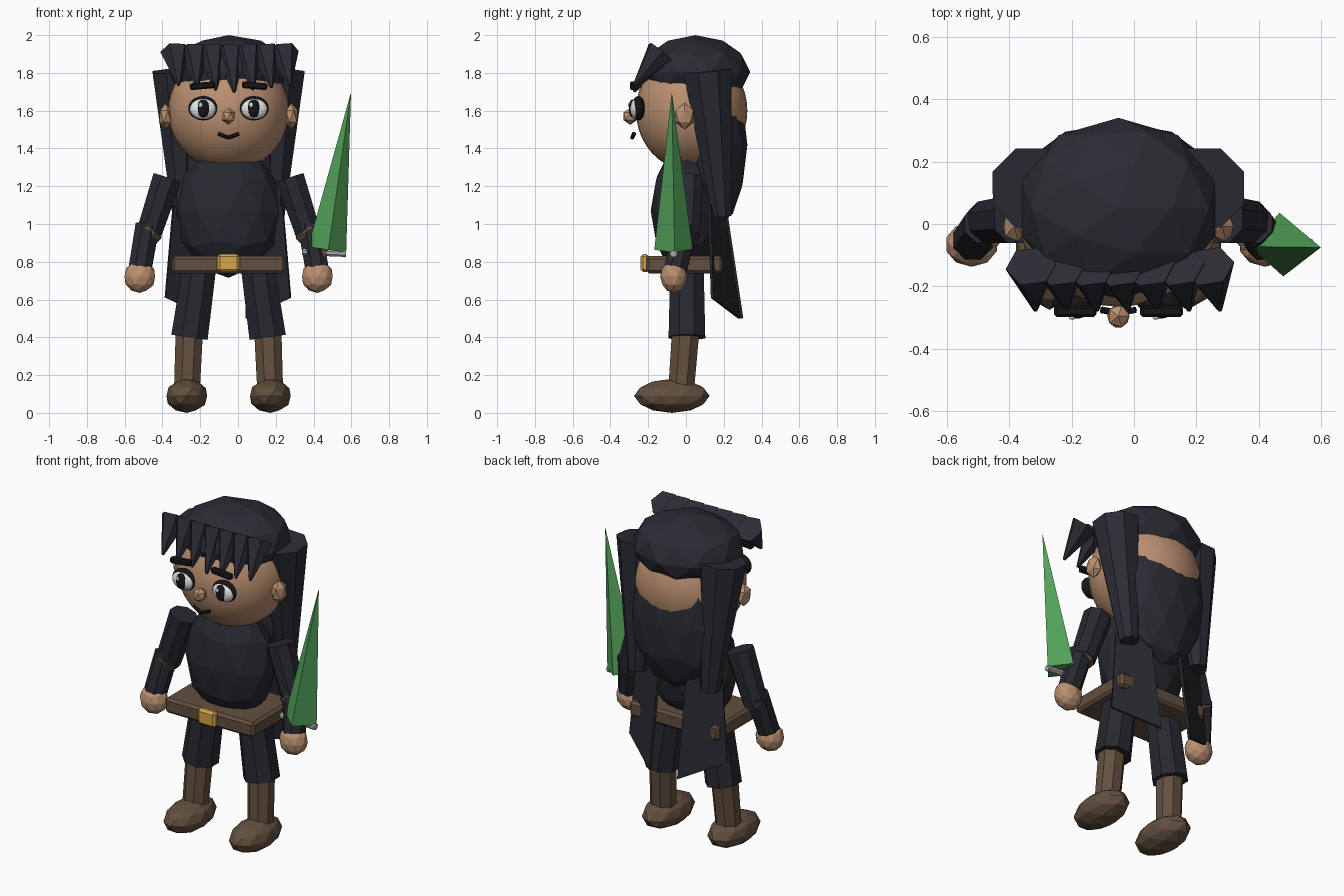
import bpy, bmesh, math
from mathutils import Vector, Matrix

if "Cube" in bpy.data.objects:
    bpy.data.objects.remove(bpy.data.objects["Cube"])

CX = -0.05  # symmetry plane of the figure


def material(name, rgb):
    m = bpy.data.materials.new(name)
    m.diffuse_color = (*rgb, 1)
    m.use_nodes = True
    m.node_tree.nodes["Principled BSDF"].inputs["Base Color"].default_value = m.diffuse_color
    return m


HAIR = material("dark hair", (0.024, 0.025, 0.034))
CLOTH = material("dark cloth", (0.021, 0.022, 0.029))
SKIN = material("skin", (0.50, 0.28, 0.165))
LEATHER = material("brown leather", (0.125, 0.080, 0.050))
GOLD = material("gold", (0.66, 0.38, 0.07))
GREEN = material("green blade", (0.085, 0.36, 0.10))
STEEL = material("steel", (0.42, 0.42, 0.43))
WHITE = material("eye white", (0.78, 0.80, 0.80))
BLACK = material("black", (0.008, 0.008, 0.010))


def finish(name, bm, mat, smooth=False):
    bmesh.ops.recalc_face_normals(bm, faces=bm.faces)
    me = bpy.data.meshes.new(name)
    bm.to_mesh(me)
    bm.free()
    me.materials.append(mat)
    for p in me.polygons:
        p.use_smooth = smooth
    ob = bpy.data.objects.new(name, me)
    bpy.context.collection.objects.link(ob)
    return ob


def blob(name, c, r, mat, sub=2):
    """Faceted ellipsoid."""
    bm = bmesh.new()
    bmesh.ops.create_icosphere(bm, subdivisions=sub, radius=1,
                               matrix=Matrix.Translation(c) @ Matrix.Diagonal((*r, 1)))
    return finish(name, bm, mat)


def ball(name, c, r, mat):
    """Smooth ellipsoid."""
    bm = bmesh.new()
    bmesh.ops.create_uvsphere(bm, u_segments=32, v_segments=20, radius=1,
                              matrix=Matrix.Translation(c) @ Matrix.Diagonal((*r, 1)))
    return finish(name, bm, mat, True)


def tube(name, a, b, ra, rb, mat, sides=8, spin=math.pi / 8):
    """Tapered prism from a to b."""
    a, b = Vector(a), Vector(b)
    d = b - a
    bm = bmesh.new()
    # tilt from the nearest vertical so the facets keep their heading
    up = Vector((0, 0, 1 if d.z >= 0 else -1))
    flip = Matrix.Identity(4) if d.z >= 0 else Matrix.Rotation(math.pi, 4, 'X')
    rot = up.rotation_difference(d).to_matrix().to_4x4() @ flip
    bmesh.ops.create_cone(bm, cap_ends=True, segments=sides, radius1=ra, radius2=rb, depth=d.length,
                          matrix=Matrix.Translation((a + b) / 2) @ rot @ Matrix.Rotation(spin, 4, 'Z'))
    return finish(name, bm, mat)


def box(name, c, size, mat, bevel=0.0, roll=0.0):
    bm = bmesh.new()
    bmesh.ops.create_cube(bm, size=1, matrix=Matrix.Diagonal((*size, 1)))
    if bevel:
        bmesh.ops.bevel(bm, geom=bm.edges[:], offset=bevel, segments=1, affect='EDGES')
    bm.transform(Matrix.Translation(c) @ Matrix.Rotation(roll, 4, 'Y'))
    return finish(name, bm, mat)


def slab(name, corners, thick, mat):
    """Thin quad panel extruded along its normal."""
    bm = bmesh.new()
    f = bm.faces.new([bm.verts.new(c) for c in corners])
    f.normal_update()
    n = f.normal.copy()
    ext = bmesh.ops.extrude_face_region(bm, geom=[f])
    bmesh.ops.translate(bm, vec=n * thick,
                        verts=[v for v in ext["geom"] if isinstance(v, bmesh.types.BMVert)])
    return finish(name, bm, mat)


# Head, nose and hair masses
ball("head", (CX, 0.03, 1.6), (0.32, 0.295, 0.32), SKIN)
blob("nose", (CX, -0.295, 1.57), (0.04, 0.042, 0.045), SKIN, 1)
blob("hair_cap", (CX, 0.05, 1.805), (0.325, 0.29, 0.195), HAIR)
blob("back_hair", (CX, 0.17, 1.42), (0.29, 0.155, 0.43), HAIR)

# Fringe of spikes across the forehead
for i in range(7):
    t = (i - 3) / 3
    x = -0.045 + 0.285 * t
    top = (x, -0.135, 1.91)
    tip = (x + 0.025 + 0.01 * t, -0.275, 1.70 + 0.035 * abs(t))
    tube("fringe_spike", top, tip, 0.082, 0.008, HAIR, 6)

# Torso, belt and buckle
blob("torso", (CX, 0.0, 1.07), (0.28, 0.187, 0.355), CLOTH)
box("belt", (CX, -0.008, 0.785), (0.60, 0.405, 0.092), LEATHER, 0.015)
box("buckle", (CX, -0.218, 0.793), (0.12, 0.045, 0.096), GOLD, 0.014)

# Mouth: two strokes meeting at a shallow point
for s in (-1, 1):
    tube("mouth", (CX + s * 0.055, -0.275, 1.478), (CX, -0.285, 1.457), 0.011, 0.011, BLACK, 6)

# Mirrored parts
for s in (-1, 1):
    def P(x, y, z):
        return (CX + s * x, y, z)

    # Face
    blob("ear", P(0.333, -0.008, 1.57), (0.04, 0.056, 0.07), SKIN, 1)
    ball("eye_rim", P(0.136, -0.252, 1.613), (0.077, 0.036, 0.064), BLACK)
    ball("eye_white", P(0.136, -0.262, 1.61), (0.069, 0.034, 0.056), WHITE)
    ball("pupil", P(0.134, -0.283, 1.612), (0.034, 0.02, 0.048), BLACK)
    ball("eye_glint", (CX + s * 0.134 - 0.014, -0.3, 1.63), (0.010, 0.006, 0.013), WHITE)
    box("eyebrow", P(0.138, -0.28, 1.732), (0.135, 0.035, 0.036), BLACK, 0.008, s * 0.09)

    # Side hair lock
    tube("side_lock", P(0.275, 0.115, 1.81), P(0.245, 0.19, 1.04), 0.138, 0.055, HAIR)

    # Coat tail
    slab("coat_tail", [P(0.29, 0.13, 1.10), P(0.095, 0.20, 1.10),
                       P(0.095, 0.29, 0.50), P(0.332, 0.145, 0.61)], 0.015, CLOTH)

    # Arm
    tube("upper_arm", P(0.325, 0.015, 1.245), P(0.425, 0.005, 0.94), 0.082, 0.072, CLOTH)
    tube("elbow_band", P(0.415, 0.0, 0.965), P(0.435, -0.005, 0.935), 0.076, 0.07, LEATHER)
    tube("forearm", P(0.43, 0.0, 0.99), P(0.468, -0.055, 0.765), 0.068, 0.066, CLOTH)
    blob("hand", P(0.47, -0.065, 0.722), (0.085, 0.072, 0.087), SKIN)

    # Leg, boot and foot
    tube("trouser_leg", P(0.15, 0.005, 0.80), P(0.207, 0.005, 0.40), 0.095, 0.105, CLOTH)
    tube("boot_shaft", P(0.208, -0.002, 0.43), P(0.22, -0.025, 0.13), 0.078, 0.074, LEATHER)
    blob("foot", P(0.221, -0.075, 0.09), (0.113, 0.2, 0.09), LEATHER)

# Weapon in one hand
tube("blade", (0.472, -0.066, 0.865), (0.597, -0.075, 1.69), 0.102, 0.001, GREEN, 4, 0.06)
tube("guard", (0.34, -0.066, 0.853), (0.572, -0.066, 0.843), 0.019, 0.019, STEEL)
tube("grip", (0.42, -0.066, 0.69), (0.462, -0.066, 0.87), 0.02, 0.02, LEATHER)
